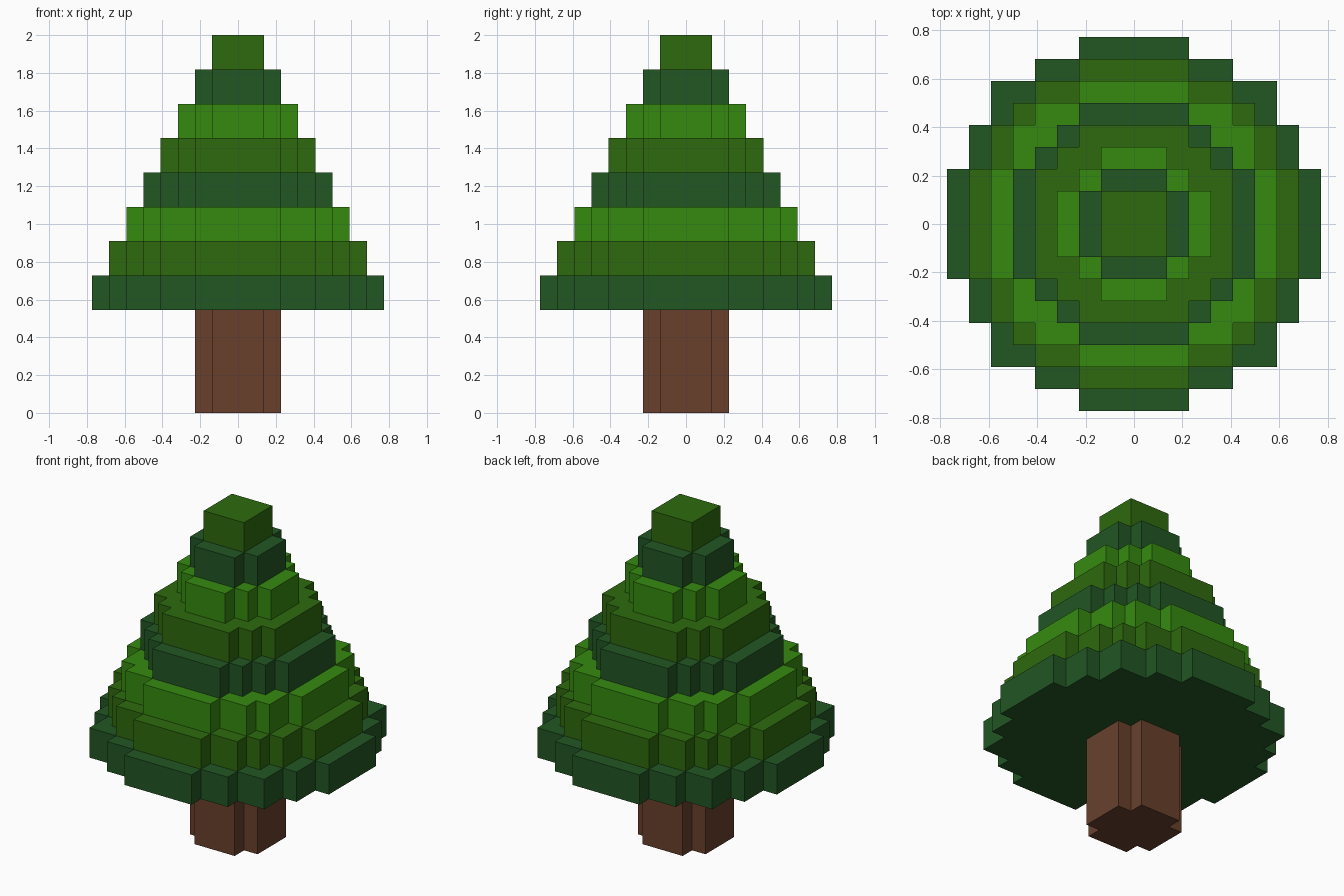
import bpy
import bmesh

cube = bpy.data.objects.get("Cube")
if cube:
    bpy.data.objects.remove(cube, do_unlink=True)

U = 1 / 11  # size of one block


def material(name, rgb):
    """Flat material from 0-255 sRGB values, stored as linear."""
    lin = [((c / 255 + 0.055) / 1.055) ** 2.4 for c in rgb]
    mat = bpy.data.materials.new(name)
    mat.use_nodes = True
    mat.diffuse_color = (*lin, 1)
    bsdf = mat.node_tree.nodes["Principled BSDF"]
    bsdf.inputs["Base Color"].default_value = (*lin, 1)
    bsdf.inputs["Roughness"].default_value = 1.0
    return mat


def stepped_disc(name, corners, bottom, height, mat):
    """Extrude a blocky disc from the outer corners of one quadrant (in blocks)."""
    quarter = [corners[0]]
    for (x0, _), (x1, y1) in zip(corners, corners[1:]):
        quarter += [(x0, y1), (x1, y1)]
    outline = []
    for _ in range(4):
        outline += quarter
        quarter = [(y, -x) for x, y in quarter]

    bm = bmesh.new()
    verts = [bm.verts.new((x * U, y * U, bottom * U)) for x, y in reversed(outline)]
    base = bm.faces.new(verts)
    top = bmesh.ops.extrude_face_region(bm, geom=[base], use_keep_orig=True)["geom"]
    bmesh.ops.translate(bm, vec=(0, 0, height * U),
                        verts=[g for g in top if isinstance(g, bmesh.types.BMVert)])
    bmesh.ops.recalc_face_normals(bm, faces=bm.faces)
    mesh = bpy.data.meshes.new(name)
    bm.to_mesh(mesh)
    bm.free()
    mesh.materials.append(mat)
    obj = bpy.data.objects.new(name, mesh)
    bpy.context.collection.objects.link(obj)
    return obj


bark = material("bark brown", (104, 64, 44))
dark = material("dark green", (34, 87, 36))
olive = material("olive green", (46, 106, 14))
bright = material("bright green", (54, 138, 16))

# Trunk
stepped_disc("trunk", [(1.5, 2.5), (2.5, 1.5)], 0, 6, bark)

# Foliage tiers from the widest up, each two blocks tall
tiers = [
    [(2.5, 8.5), (4.5, 7.5), (6.5, 6.5), (7.5, 4.5), (8.5, 2.5)],
    [(2.5, 7.5), (4.5, 6.5), (5.5, 5.5), (6.5, 4.5), (7.5, 2.5)],
    [(2.5, 6.5), (4.5, 5.5), (5.5, 4.5), (6.5, 2.5)],
    [(2.5, 5.5), (3.5, 4.5), (4.5, 3.5), (5.5, 2.5)],
    [(2.5, 4.5), (3.5, 3.5), (4.5, 2.5)],
    [(1.5, 3.5), (2.5, 2.5), (3.5, 1.5)],
    [(1.5, 2.5), (2.5, 1.5)],
    [(1.5, 1.5)],
]
greens = [dark, olive, bright]
for i, corners in enumerate(tiers):
    stepped_disc(f"foliage_tier_{i + 1}", corners, 6 + 2 * i, 2, greens[i % 3])
